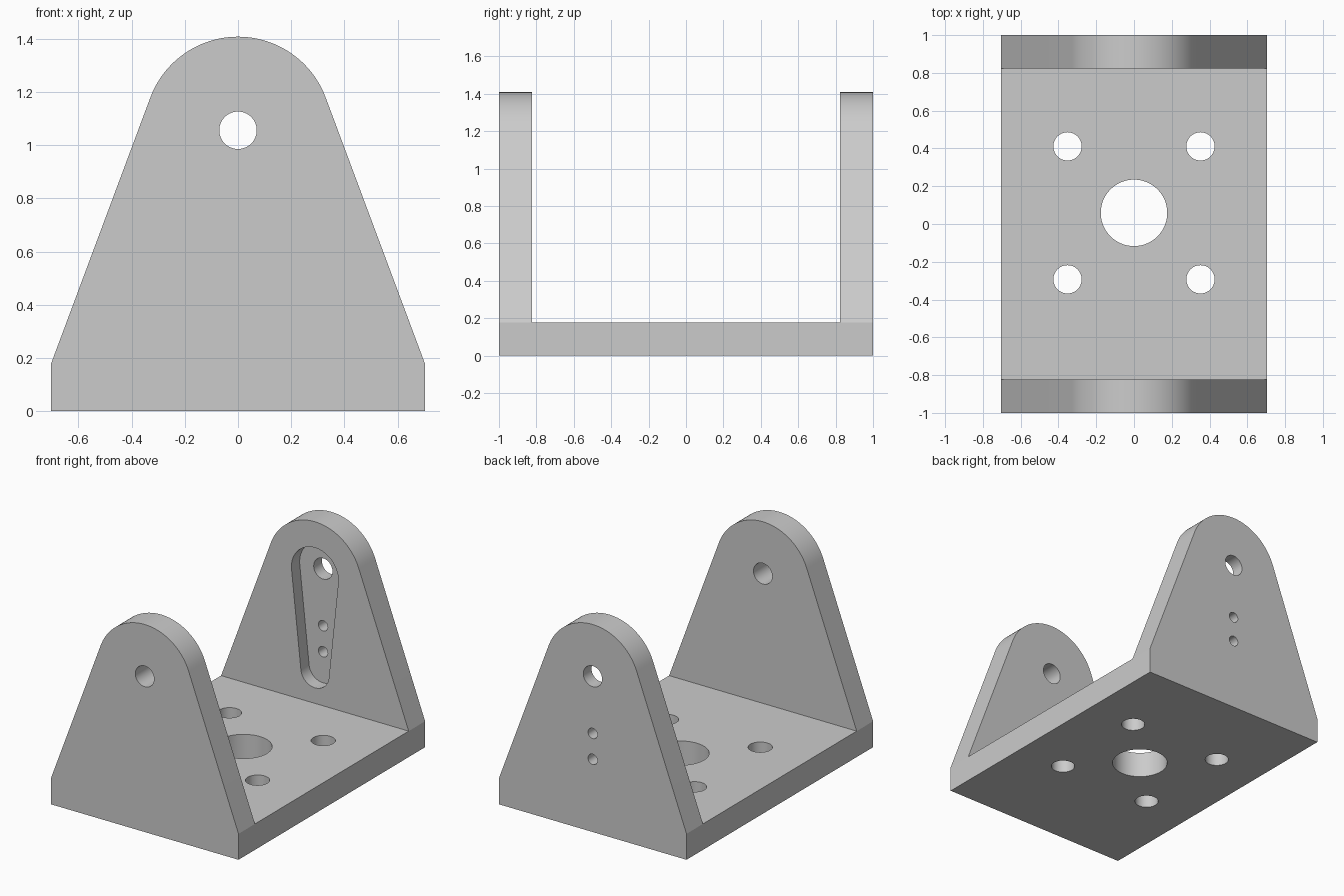
import bpy, bmesh
from math import sin, cos, pi, atan2, acos, hypot, radians
from mathutils import Vector

if "Cube" in bpy.data.objects:
    bpy.data.objects.remove(bpy.data.objects["Cube"], do_unlink=True)

U = 0.0176                      # one design unit
HALF, LENGTH = 40 * U, 1.0      # half width, half length
WALL = 10 * U                   # plate thickness
PIVOT = 60 * U                  # height of the pivot axis
BASE_Y = 0.059                  # centre of the base hole pattern

grey = bpy.data.materials.new("plain grey")
grey.use_nodes = True
colour = (0.6, 0.6, 0.6, 1)
grey.diffuse_color = colour
grey.node_tree.nodes["Principled BSDF"].inputs["Base Color"].default_value = colour


def prism(name, points, direction):
    """Extrude a closed outline of 3D points along a direction."""
    bm = bmesh.new()
    face = bm.faces.new([bm.verts.new(p) for p in points])
    new = bmesh.ops.extrude_face_region(bm, geom=[face])["geom"]
    moved = [v for v in new if isinstance(v, bmesh.types.BMVert)]
    bmesh.ops.translate(bm, verts=moved, vec=Vector(direction))
    bmesh.ops.recalc_face_normals(bm, faces=bm.faces)
    mesh = bpy.data.meshes.new(name)
    bm.to_mesh(mesh)
    bm.free()
    obj = bpy.data.objects.new(name, mesh)
    bpy.context.collection.objects.link(obj)
    mesh.materials.append(grey)
    return obj


def arc(z, r, start, end, steps=48):
    angles = [start + (end - start) * i / steps for i in range(steps + 1)]
    return [(r * cos(a), z + r * sin(a)) for a in angles]


def circle(x, y, r, steps=64):
    return [(x + r * cos(2 * pi * i / steps), y + r * sin(2 * pi * i / steps))
            for i in range(steps)]


def along_y(name, outline, y0, y1):
    return prism(name, [(x, y0, z) for x, z in outline], (0, y1 - y0, 0))


def along_z(name, outline, z0, z1):
    return prism(name, [(x, y, z0) for x, y in outline], (0, 0, z1 - z0))


def apply_boolean(target, cutter, operation):
    mod = target.modifiers.new(operation.lower(), 'BOOLEAN')
    mod.object, mod.operation, mod.solver = cutter, operation, 'EXACT'
    bpy.context.view_layer.objects.active = target
    bpy.ops.object.modifier_apply(modifier=mod.name)
    bpy.data.objects.remove(cutter, do_unlink=True)


# U-shaped channel, wider than the finished bracket
inner = LENGTH - WALL
channel = [(-LENGTH, 0), (LENGTH, 0), (LENGTH, 1.6), (inner, 1.6),
           (inner, WALL), (-inner, WALL), (-inner, 1.6), (-LENGTH, 1.6)]
bracket = prism("bracket", [(-1, y, z) for y, z in channel], (2, 0, 0))

# Trim to the front outline: square foot, tangent flanks, round top
top_r = 20 * U
drop = WALL - PIVOT
tangent = atan2(drop, HALF) + acos(top_r / hypot(HALF, drop))
outline = [(-HALF, WALL), (-HALF, -0.5), (HALF, -0.5), (HALF, WALL)]
outline += arc(PIVOT, top_r, tangent, pi - tangent)
apply_boolean(bracket, along_y("trim", outline, -1.5, 1.5), 'INTERSECT')

# Pivot hole through both uprights
apply_boolean(bracket, along_y("pivot_hole", circle(0, PIVOT, 4 * U), -1.5, 1.5), 'DIFFERENCE')

# Tapered pocket on the inside of the back upright
big_r, small_r, low = 10 * U, 6 * U, 22 * U
lean = -atan2(small_r - big_r, PIVOT - low)
pocket = arc(PIVOT, big_r, -lean, pi + lean) + arc(low, small_r, pi + lean, 2 * pi - lean)
apply_boolean(bracket, along_y("pocket", pocket, 0.5, inner + 5 * U), 'DIFFERENCE')

# Two screw holes through the pocket floor
for z in (28 * U, 38 * U):
    apply_boolean(bracket, along_y("screw_hole", circle(0, z, 2 * U, 32), 0.5, 1.5), 'DIFFERENCE')

# Base: centre bore and four mounting holes
apply_boolean(bracket, along_z("bore", circle(0, BASE_Y, 10 * U), -0.5, 0.5), 'DIFFERENCE')
for sx in (-1, 1):
    for sy in (-1, 1):
        hole = circle(sx * 20 * U, BASE_Y + sy * 20 * U, 4.25 * U)
        apply_boolean(bracket, along_z("mount_hole", hole, -0.5, 0.5), 'DIFFERENCE')

bpy.ops.object.select_all(action='DESELECT')
bracket.select_set(True)
bpy.context.view_layer.objects.active = bracket
bpy.ops.object.shade_smooth_by_angle(angle=radians(15))
